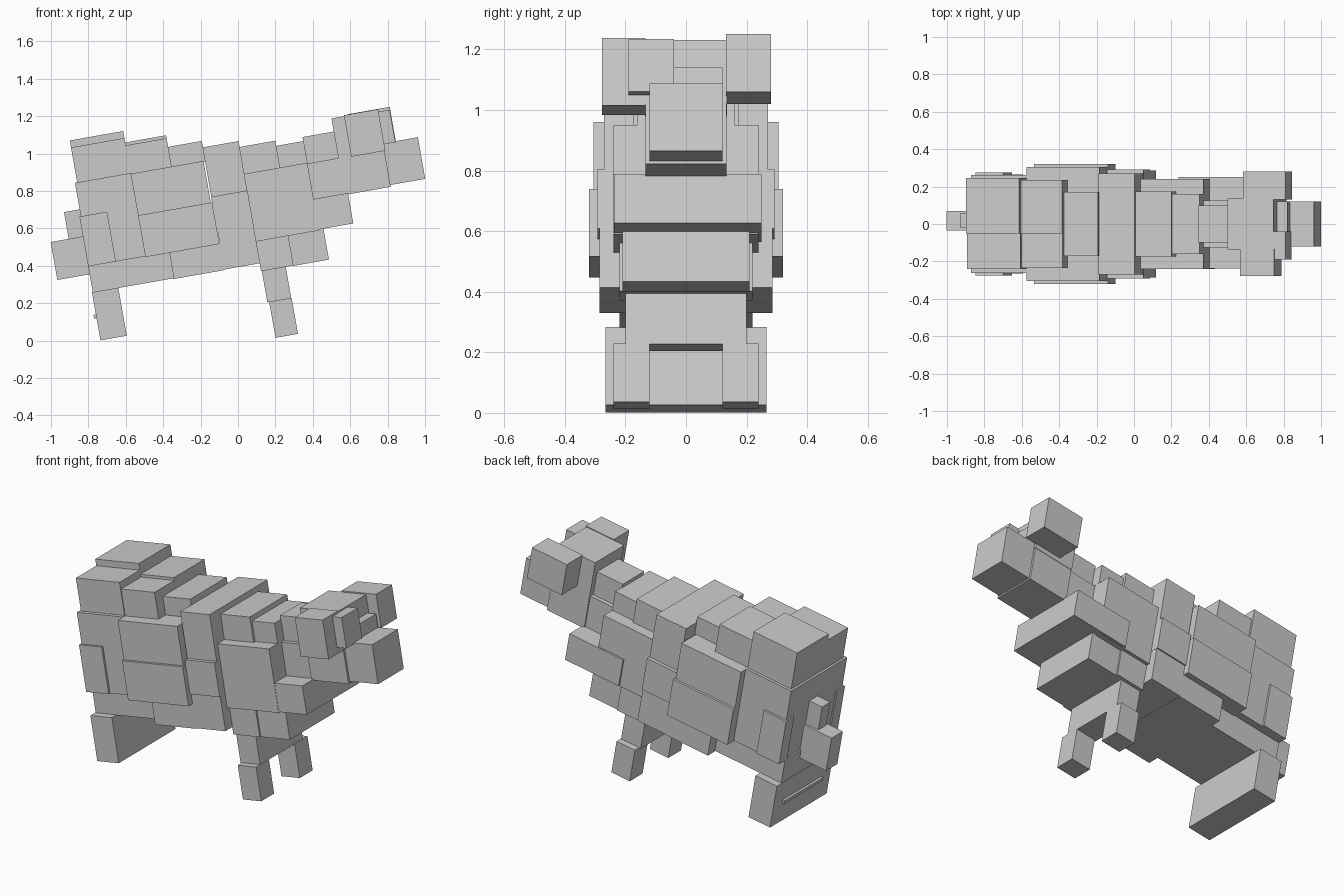
import bpy
from mathutils import Matrix
from math import radians

# The whole animal is built of upright blocks in a frame pitched 10 degrees nose-up
TILT = Matrix.Rotation(radians(-10), 4, 'Y')


def block(name, u, w, y):
    """Box from u (length), w (height) and y ranges; a single y means symmetric."""
    y0, y1 = (-y, y) if isinstance(y, (int, float)) else y
    size = (u[1] - u[0], y1 - y0, w[1] - w[0])
    mid = ((u[0] + u[1]) / 2, (y0 + y1) / 2, (w[0] + w[1]) / 2)
    bpy.ops.mesh.primitive_cube_add(size=1)
    ob = bpy.context.object
    ob.name = name
    ob.data.transform(TILT @ Matrix.Translation(mid) @ Matrix.Diagonal((*size, 1)))
    return ob


# Legs
block("hind_legs", (-.724, -.581), (.129, .39), .265)
block("hind_leg_ridge", (-.737, -.72), (.25, .27), .18)
block("front_leg_upper", (.19, .32), (.174, .346), .2)
for side, y in (("right", (-.24, -.12)), ("left", (.12, .24))):
    block("front_leg_lower_" + side, (.2, .322), (-.02, .176), y)

# Rear body
block("haunch_lower", (-.72, -.28), (.388, .535), .22)
block("haunch", (-.712, -.41), (.53, .982), .262)
for side, y in (("right", (-.275, -.2)), ("left", (.2, .275))):
    block("hip_plate_" + side, (-.72, -.57), (.53, .8), y)
block("rump_top_left", (-.70, -.41), (.98, 1.21), (-.05, .245))
block("rump_top_right", (-.70, -.41), (.98, 1.172), (-.24, -.05))
block("back_top_left", (-.41, -.188), (.975, 1.148), (-.05, .235))
block("back_top_right", (-.41, -.188), (.975, 1.132), (-.235, -.05))
block("back_saddle", (-.188, -.005), (.975, 1.085), .17)

# Ribs and belly
block("ribs_upper", (-.41, -.015), (.75, .978), .305)
block("ribs_lower", (-.41, -.008), (.526, .752), .32)
block("belly_rear", (-.28, -.005), (.384, .528), .285)
block("shoulder_top", (-.007, .188), (.78, 1.05), .27)
block("shoulder_middle", (-.008, .189), (.585, .782), .292)
block("shoulder_lower", (-.006, .188), (.387, .587), .285)

# Chest
block("chest_base", (.186, .362), (.344, .507), .22)
block("chest_front_lower", (.36, .554), (.342, .512), .21)
block("chest_front_upper", (.36, .716), (.51, .675), (-.238, .25))
block("chest", (.188, .53), (.505, .872), .24)
block("withers", (.188, .382), (.87, 1.018), .175)
block("neck_base", (.38, .531), (.87, .99), .16)

# Neck and head
block("neck_upper", (.528, .702), (.866, 1.012), .1)
block("neck_lower", (.528, .702), (.667, .868), .125)
block("head_lower", (.70, .947), (.668, .872), .133)
block("head_upper", (.698, .948), (.87, 1.083), .135)
block("snout", (.945, 1.136), (.678, .904), .12)
block("brow_right", (.945, 1.013), (.898, 1.075), (-.19, -.04))
block("brow_middle", (.945, 1.005), (.9, .981), (-.042, .12))
block("ear_right", (.767, .952), (.863, 1.088), (-.278, -.134))
block("ear_left", (.785, 1.016), (.897, 1.09), (.132, .28))

# Tail
block("tail_upper", (-.797, -.70), (.69, .838), (-.02, .056))
block("tail_tip", (-.895, -.70), (.487, .693), (-.035, .07))
